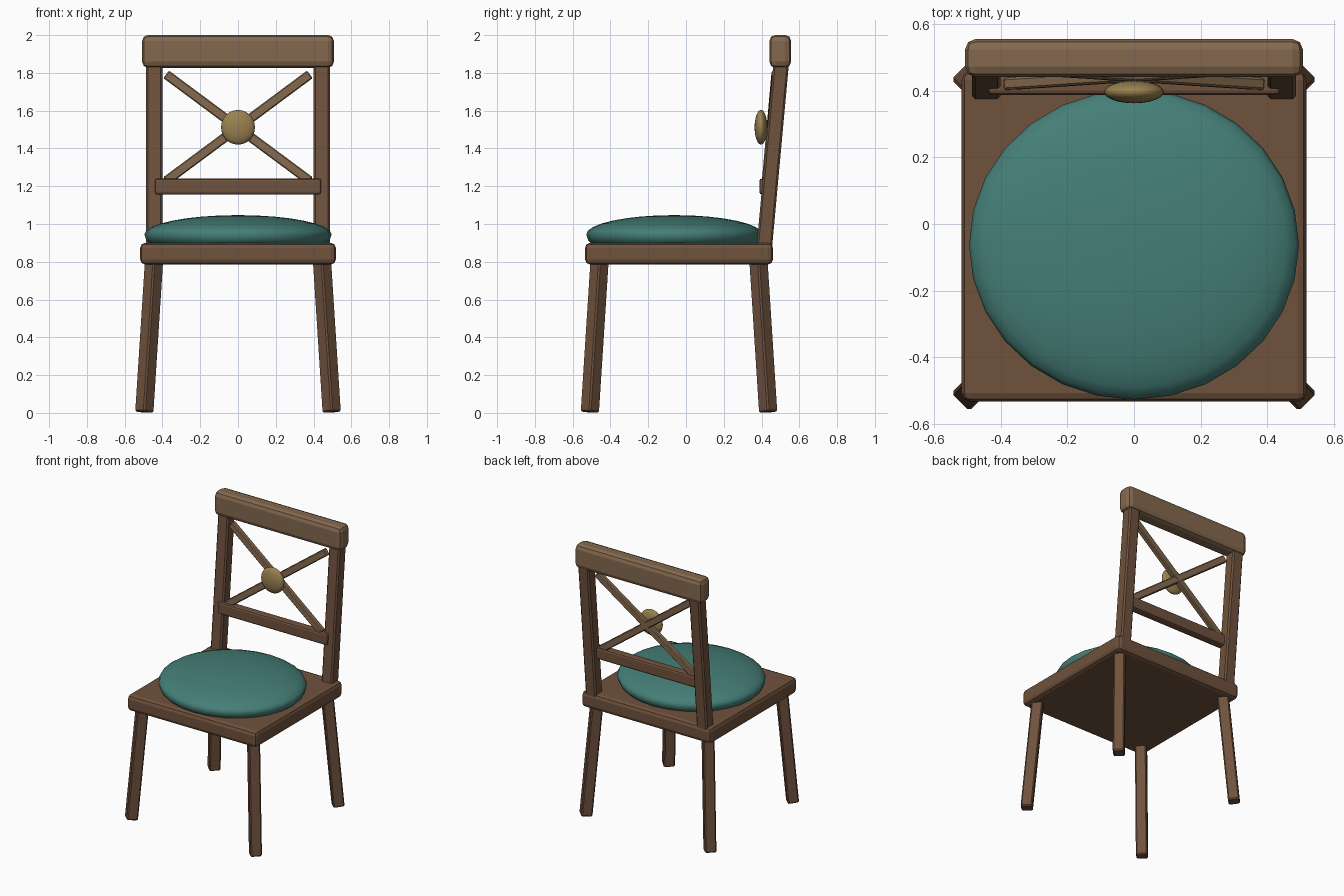
import bpy, bmesh, math
from mathutils import Matrix, Vector

default = bpy.data.objects.get("Cube")
if default:
    bpy.data.objects.remove(default, do_unlink=True)


def material(name, rgb):
    mat = bpy.data.materials.new(name)
    mat.use_nodes = True
    mat.diffuse_color = (*rgb, 1)
    mat.node_tree.nodes["Principled BSDF"].inputs["Base Color"].default_value = (*rgb, 1)
    return mat


WOOD = material("dark_wood", (0.16, 0.084, 0.047))
LIGHT_WOOD = material("light_wood", (0.23, 0.14, 0.077))
FABRIC = material("teal_fabric", (0.06, 0.21, 0.185))
BRASS = material("brass", (0.32, 0.22, 0.08))


def add_object(name, bm, mat):
    mesh = bpy.data.meshes.new(name)
    bmesh.ops.recalc_face_normals(bm, faces=bm.faces)
    bm.to_mesh(mesh)
    bm.free()
    mesh.materials.append(mat)
    obj = bpy.data.objects.new(name, mesh)
    bpy.context.collection.objects.link(obj)
    return obj


def beam(name, start, end, width, depth, side, mat, bevel=0.01, segments=1):
    """Bevelled bar from start to end; width runs along the side direction."""
    start, end = Vector(start), Vector(end)
    axis = (end - start).normalized()
    side = Vector(side)
    side = (side - axis * side.dot(axis)).normalized()
    frame = Matrix((side, axis.cross(side), axis)).transposed().to_4x4()
    size = Matrix.Diagonal((width, depth, (end - start).length, 1))
    bm = bmesh.new()
    bmesh.ops.create_cube(bm, size=1)
    bm.transform(Matrix.Translation((start + end) / 2) @ frame @ size)
    obj = add_object(name, bm, mat)
    mod = obj.modifiers.new("Bevel", "BEVEL")
    mod.width = bevel
    mod.segments = segments
    return obj


def smooth(obj, angle):
    bpy.ops.object.select_all(action="DESELECT")
    obj.select_set(True)
    bpy.context.view_layer.objects.active = obj
    bpy.ops.object.shade_smooth_by_angle(angle=math.radians(angle))


# Seat board
SEAT_Y = -0.037
beam("seat", (-0.518, SEAT_Y, 0.843), (0.518, SEAT_Y, 0.843),
     0.995, 0.115, (0, 1, 0), WOOD, 0.027, 2)

# Splayed legs, each turned to face its corner
for x, side in ((1, "left"), (-1, "right")):
    for y, end in ((-1, "front"), (1, "back")):
        beam(f"{end}_{side}_leg", (x * 0.496, SEAT_Y + y * 0.472, 0.004),
             (x * 0.443, SEAT_Y + y * 0.419, 0.83),
             0.076, 0.076, (x, y, 0), WOOD, 0.008)

# Leaning back posts
for x, side in ((1, "left"), (-1, "right")):
    beam(f"{side}_back_post", (x * 0.444, 0.414, 0.87), (x * 0.444, 0.513, 1.95),
         0.086, 0.082, (1, 0, 0), WOOD, 0.01)

# Rails of the backrest
beam("top_rail", (-0.508, 0.499, 1.914), (0.508, 0.499, 1.914),
     0.115, 0.174, (0, 1, 0), LIGHT_WOOD, 0.032, 2)
beam("lower_rail", (-0.44, 0.418, 1.198), (0.44, 0.418, 1.198),
     0.06, 0.086, (0, 1, 0), WOOD, 0.014, 2)

# Crossed slats, leaning with the posts
for x, side in ((1, "left"), (-1, "right")):
    beam(f"{side}_cross_slat", (-x * 0.38, 0.421, 1.228), (x * 0.38, 0.471, 1.792),
         0.036, 0.05, (0, 1, 0), LIGHT_WOOD, 0.006)

# Medallion over the crossing
bm = bmesh.new()
bmesh.ops.create_uvsphere(bm, u_segments=24, v_segments=12, radius=1)
bm.transform(Matrix.Translation((0, 0.397, 1.512)) @ Matrix.Diagonal((0.09, 0.034, 0.092, 1)))
smooth(add_object("medallion", bm, BRASS), 40)

# Domed cushion, lathed from a profile
profile = [(0, 0.89), (0.93, 0.89), (0.98, 0.915)]
for i in range(9):
    t = math.radians(90 * i / 8)
    profile.append((math.cos(t), 0.945 + 0.102 * math.sin(t)))
bm = bmesh.new()
verts = [bm.verts.new((r, 0, z)) for r, z in profile]
edges = [bm.edges.new(pair) for pair in zip(verts, verts[1:])]
bmesh.ops.spin(bm, geom=verts + edges, cent=(0, 0, 0), axis=(0, 0, 1),
               angle=math.tau, steps=28)
bmesh.ops.remove_doubles(bm, verts=bm.verts, dist=0.0001)
bm.transform(Matrix.Translation((0, -0.062, 0)) @ Matrix.Diagonal((0.496, 0.466, 1, 1)))
smooth(add_object("cushion", bm, FABRIC), 50)
